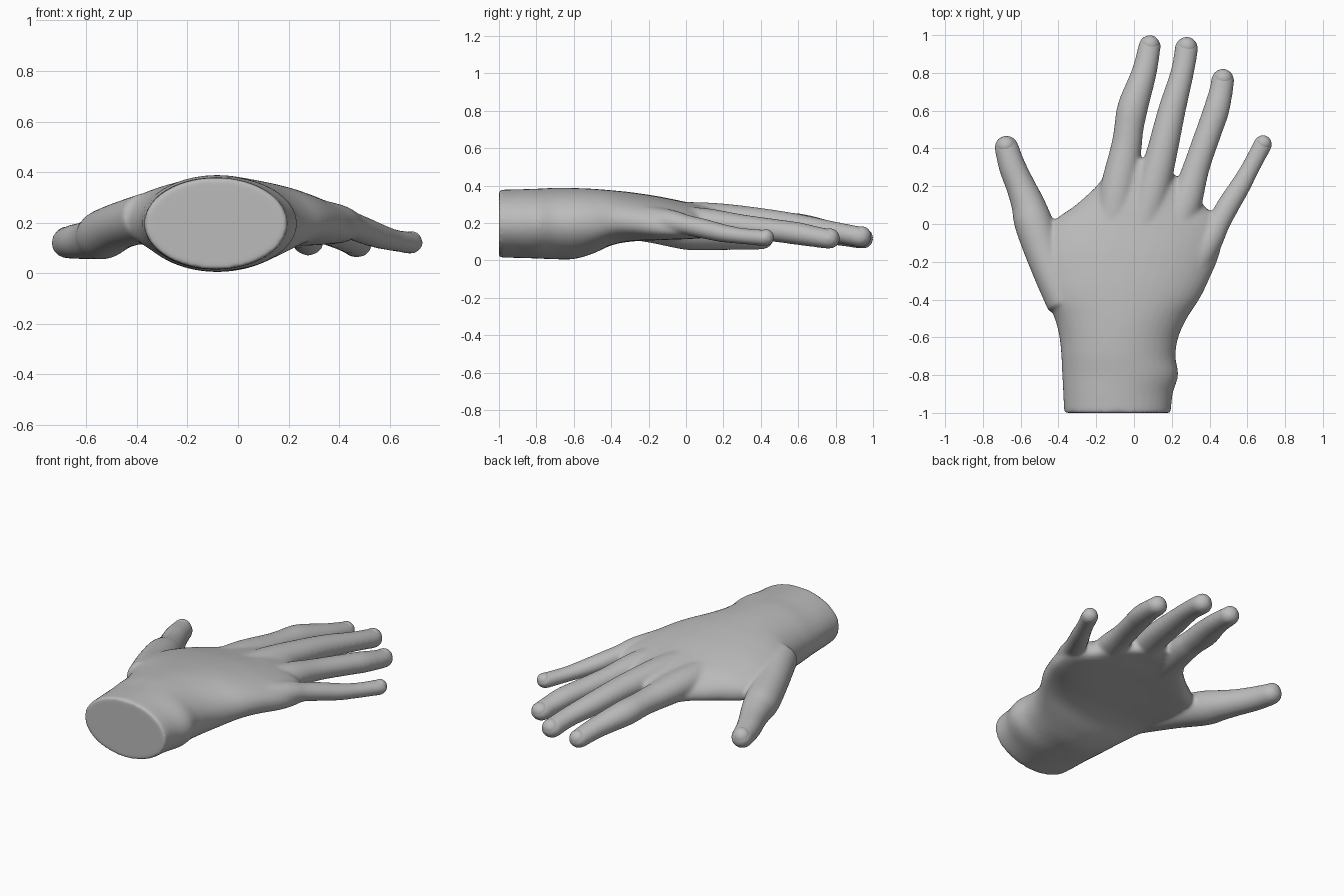
import bpy
import bmesh
import math
from mathutils import Vector, Matrix

if "Cube" in bpy.data.objects:
    bpy.data.objects.remove(bpy.data.objects["Cube"], do_unlink=True)

SIDES = 40
UP = Vector((0, 0, 1))


def make_material(name, colour):
    mat = bpy.data.materials.new(name)
    mat.use_nodes = True
    mat.diffuse_color = colour
    for node in mat.node_tree.nodes:
        if node.type == 'BSDF_PRINCIPLED':
            node.inputs["Base Color"].default_value = colour
            node.inputs["Roughness"].default_value = 0.6
    return mat


grey = make_material("plain_grey", (0.5, 0.5, 0.5, 1))


def add_object(name, bm):
    bmesh.ops.recalc_face_normals(bm, faces=bm.faces)
    mesh = bpy.data.meshes.new(name)
    bm.to_mesh(mesh)
    bm.free()
    mesh.materials.append(grey)
    mesh.polygons.foreach_set("use_smooth", [True] * len(mesh.polygons))
    obj = bpy.data.objects.new(name, mesh)
    bpy.context.collection.objects.link(obj)
    return obj


def spline(rows, steps=5):
    """Smooth curve through every row of values."""
    rows = [Vector(r) for r in rows]
    out = []
    for i in range(len(rows) - 1):
        b, c = rows[i], rows[i + 1]
        a = rows[i - 1] if i else b
        d = rows[i + 2] if i + 2 < len(rows) else c
        for k in range(steps):
            t = k / steps
            out.append((b * 2 + (c - a) * t + (a * 2 - b * 5 + c * 4 - d) * t ** 2
                        + (b * 3 - a - c * 3 + d) * t ** 3) / 2)
    return out + [rows[-1]]


def loft(bm, rings):
    """Skin a list of point rings and close both ends."""
    loops = [[bm.verts.new(p) for p in ring] for ring in rings]
    for low, high in zip(loops, loops[1:]):
        for i in range(SIDES):
            j = (i + 1) % SIDES
            bm.faces.new((low[i], low[j], high[j], high[i]))
    bm.faces.new(loops[0])
    bm.faces.new(loops[-1])


def angles():
    return [math.tau * i / SIDES for i in range(SIDES)]


def frame(direction):
    ahead = direction.normalized()
    side = ahead.cross(UP).normalized()
    return ahead, side, side.cross(ahead)


def palm_ring(y, left, right, top, bottom, droop):
    """Rounded section whose two sides hang lower than its middle."""
    power = 1 - 4 * droop
    ring = []
    for a in angles():
        c, s = math.cos(a), math.sin(a)
        c = math.copysign(abs(c) ** power, c)
        s = math.copysign(abs(s) ** power, s)
        ring.append(Vector(((left + right) / 2 + (right - left) / 2 * c, y,
                            (top + bottom) / 2 + (top - bottom) / 2 * s - droop * c * c)))
    return ring


def add_finger(bm, name, flat, rows):
    """Tapered finger with a round tip (x, y, z, radius), and its nail."""
    path = spline(rows)
    rings = []

    def ring(centre, radius, side, up):
        rings.append([centre + side * radius * math.cos(a) + up * radius * flat * math.sin(a)
                      for a in angles()])

    for i, p in enumerate(path):
        before, after = path[max(i - 1, 0)], path[min(i + 1, len(path) - 1)]
        ahead, side, up = frame((after - before).to_3d())
        ring(p.to_3d(), p[3] + 0.002, side, up)
    tip, radius = path[-1].to_3d(), path[-1][3] + 0.002
    for k in range(1, 8):
        a = math.pi / 2 * k / 7.3
        ring(tip + ahead * radius * math.sin(a), radius * math.cos(a), side, up)
    loft(bm, rings)

    # Nail: a shallow dome just proud of the fingertip
    nail = bmesh.new()
    bmesh.ops.create_uvsphere(nail, u_segments=28, v_segments=16, radius=radius)
    turn = Matrix((side, ahead, up)).transposed().to_4x4()
    place = Matrix.Translation(tip + ahead * radius * 0.12 + up * radius * 0.14)
    nail.transform(place @ turn @ Matrix.Diagonal((0.84, 0.82, flat * 0.89, 1)))
    add_object(name + "_nail", nail)


hand = bmesh.new()

# Forearm, wrist and palm: y, left, right, top, bottom, droop
palm = [
    (-1.0, -.37, .195, .378, .015, 0),
    (-.9, -.375, .205, .38, .013, 0),
    (-.8, -.38, .234, .383, .01, 0),
    (-.7, -.385, .22, .388, .006, 0),
    (-.6, -.395, .235, .387, .007, 0),
    (-.5, -.42, .28, .383, .035, .01),
    (-.4, -.465, .345, .375, .08, .02),
    (-.3, -.49, .395, .365, .1, .03),
    (-.15, -.5, .455, .343, .11, .045),
    (0, -.44, .465, .313, .12, .05),
    (.1, -.31, .37, .295, .125, .045),
    (.2, -.2, .3, .275, .135, .04),
    (.27, -.15, .2, .26, .14, .03),
    (.34, -.09, .11, .24, .16, .02),
]
loft(hand, [palm_ring(*row) for row in spline(palm)])

# Thumb with its fleshy base
add_finger(hand, "thumb", 0.96, [
    (-.36, -.42, .22, .1), (-.46, -.2, .19, .095), (-.53, 0, .155, .1),
    (-.56, .1, .14, .088), (-.6, .2, .13, .076), (-.643, .3, .125, .07),
    (-.675, .405, .12, .062)])

# Four fingers, each starting inside the palm
add_finger(hand, "index_finger", 0.9, [
    (-.13, -.1, .22, .09), (-.09, .15, .21, .095), (-.042, .4, .192, .08),
    (-.028, .5, .187, .076), (-.006, .62, .175, .079), (.053, .8, .142, .065),
    (.083, .942, .115, .057)])
add_finger(hand, "middle_finger", 0.9, [
    (.03, -.1, .235, .085), (.09, .15, .225, .09), (.153, .4, .207, .079),
    (.2, .6, .182, .071), (.255, .8, .15, .06), (.278, .93, .125, .06)])
add_finger(hand, "ring_finger", 0.88, [
    (.19, -.12, .22, .08), (.27, .1, .205, .083), (.33, .3, .183, .069),
    (.4, .5, .157, .067), (.435, .6, .143, .067), (.46, .7, .125, .061),
    (.47, .762, .115, .059)])
add_finger(hand, "little_finger", 0.88, [
    (.32, -.2, .215, .085), (.4, -.08, .205, .072), (.445, 0, .19, .06),
    (.5, .1, .168, .058), (.562, .2, .145, .053), (.618, .3, .13, .047),
    (.682, .422, .12, .048)])

# Fuse the parts into one skin and soften the webs between them
skin = add_object("hand", hand)
fuse = skin.modifiers.new("fuse", 'REMESH')
fuse.mode = 'VOXEL'
fuse.voxel_size = 0.01
fuse.use_smooth_shade = True
soften = skin.modifiers.new("soften", 'SMOOTH')
soften.factor = 0.5
soften.iterations = 14
